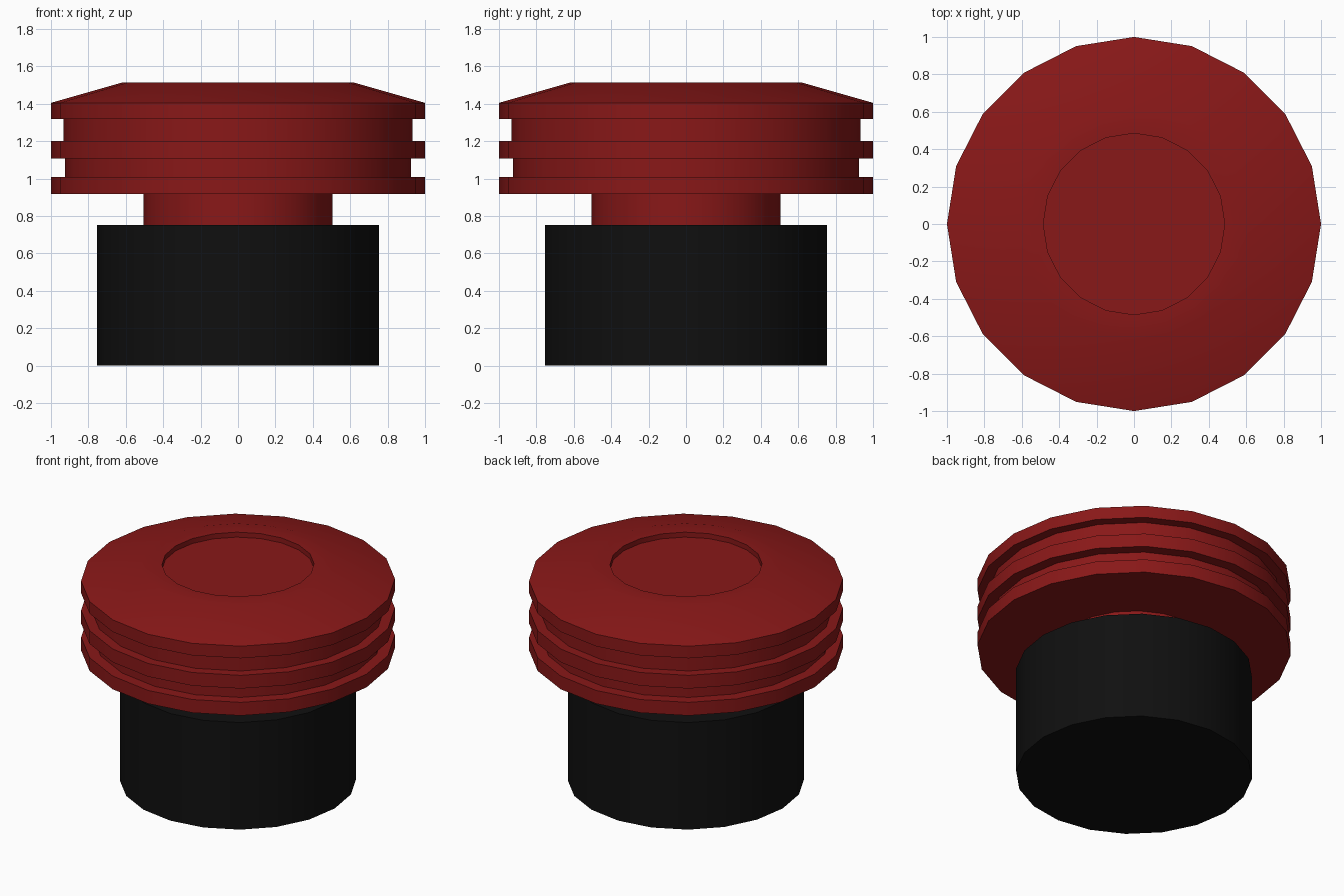
import bpy, bmesh
from math import cos, sin, tau, radians

if "Cube" in bpy.data.objects:
    bpy.data.objects.remove(bpy.data.objects["Cube"])

SIDES = 20


def material(name, rgb):
    m = bpy.data.materials.new(name)
    m.diffuse_color = (*rgb, 1)
    m.use_nodes = True
    m.node_tree.nodes["Principled BSDF"].inputs["Base Color"].default_value = m.diffuse_color
    return m


def lathe(name, profile, mat):
    """Turn (radius, z) points, listed bottom to top, into a 20-sided solid."""
    bm = bmesh.new()
    rings = [[bm.verts.new((r * cos(tau * i / SIDES), r * sin(tau * i / SIDES), z))
              for i in range(SIDES)] for r, z in profile]
    for low, high in zip(rings, rings[1:]):
        for i in range(SIDES):
            j = (i + 1) % SIDES
            bm.faces.new((low[i], low[j], high[j], high[i]))
    bm.faces.new(rings[0][::-1])
    bm.faces.new(rings[-1])
    mesh = bpy.data.meshes.new(name)
    bm.to_mesh(mesh)
    bm.free()
    mesh.materials.append(mat)
    obj = bpy.data.objects.new(name, mesh)
    bpy.context.collection.objects.link(obj)
    bpy.ops.object.select_all(action='DESELECT')
    obj.select_set(True)
    bpy.context.view_layer.objects.active = obj
    bpy.ops.object.shade_smooth_by_angle(angle=radians(30))
    return obj


red = material("red", (0.25, 0.009, 0.009))
black = material("black", (0.005, 0.005, 0.005))

# Black cylinder at the bottom
lathe("base", [(0.753, 0), (0.753, 0.753)], black)

# Narrow neck, grooved rim, sloped shoulder and shallow dished top in one turned piece
lathe("knob_cap", [
    (0.504, 0.753), (0.504, 0.917),
    (1, 0.917), (1, 1.01),            # lower rib
    (0.925, 1.01), (0.925, 1.107),    # lower groove
    (1, 1.107), (1, 1.2),             # middle rib
    (0.934, 1.2), (0.934, 1.32),      # upper groove
    (1, 1.32), (1, 1.405),            # top rib
    (0.615, 1.515),                   # shoulder
    (0.485, 1.515), (0.485, 1.48),    # recess
], red)
